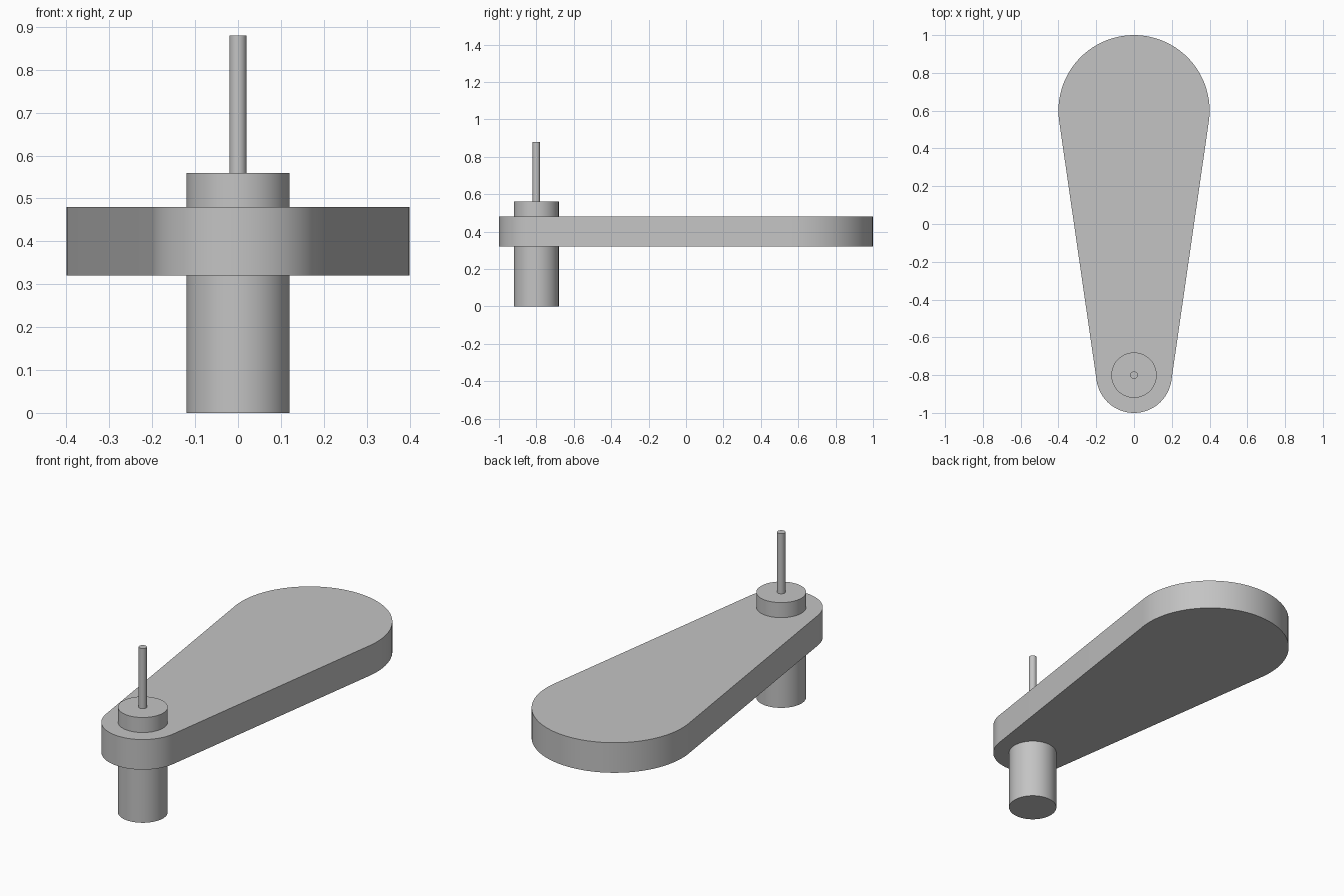
import bpy
import bmesh
from math import asin, cos, pi, radians, sin

cube = bpy.data.objects.get("Cube")
if cube:
    bpy.data.objects.remove(cube, do_unlink=True)

# Single plain material
grey = bpy.data.materials.new("plain grey")
grey.use_nodes = True
colour = (0.55, 0.55, 0.55, 1)
grey.diffuse_color = colour
grey.node_tree.nodes["Principled BSDF"].inputs["Base Color"].default_value = colour


def arc(y, radius, start, end, steps):
    """Points along an arc centred on (0, y)."""
    angles = [start + (end - start) * i / steps for i in range(steps + 1)]
    return [(radius * cos(a), y + radius * sin(a)) for a in angles]


def extrude(name, outline, bottom, top):
    """Make a closed solid from an outline raised between two heights."""
    bm = bmesh.new()
    face = bm.faces.new([bm.verts.new((x, y, bottom)) for x, y in outline])
    raised = bmesh.ops.extrude_face_region(bm, geom=[face], use_keep_orig=True)
    verts = [v for v in raised["geom"] if isinstance(v, bmesh.types.BMVert)]
    bmesh.ops.translate(bm, verts=verts, vec=(0, 0, top - bottom))
    bmesh.ops.recalc_face_normals(bm, faces=bm.faces)
    mesh = bpy.data.meshes.new(name)
    bm.to_mesh(mesh)
    bm.free()
    mesh.materials.append(grey)
    obj = bpy.data.objects.new(name, mesh)
    bpy.context.collection.objects.link(obj)
    bpy.ops.object.select_all(action="DESELECT")
    obj.select_set(True)
    bpy.context.view_layer.objects.active = obj
    bpy.ops.object.shade_smooth_by_angle(angle=radians(30))


pivot_y, pivot_end = -0.8, 0.2
wide_y, wide_end = 0.6, 0.4

# Tapered arm: two round ends joined by tangent sides
tilt = asin((wide_end - pivot_end) / (wide_y - pivot_y))
outline = arc(wide_y, wide_end, -tilt, pi + tilt, 48)
outline += arc(pivot_y, pivot_end, pi + tilt, 2 * pi - tilt, 40)
extrude("tapered_arm", outline, 0.32, 0.48)

# Shaft through the narrow end, topped by a thin pin
extrude("shaft", arc(pivot_y, 0.12, 0, 2 * pi, 64)[:-1], 0, 0.56)
extrude("thin_pin", arc(pivot_y, 0.02, 0, 2 * pi, 32)[:-1], 0.56, 0.88)
